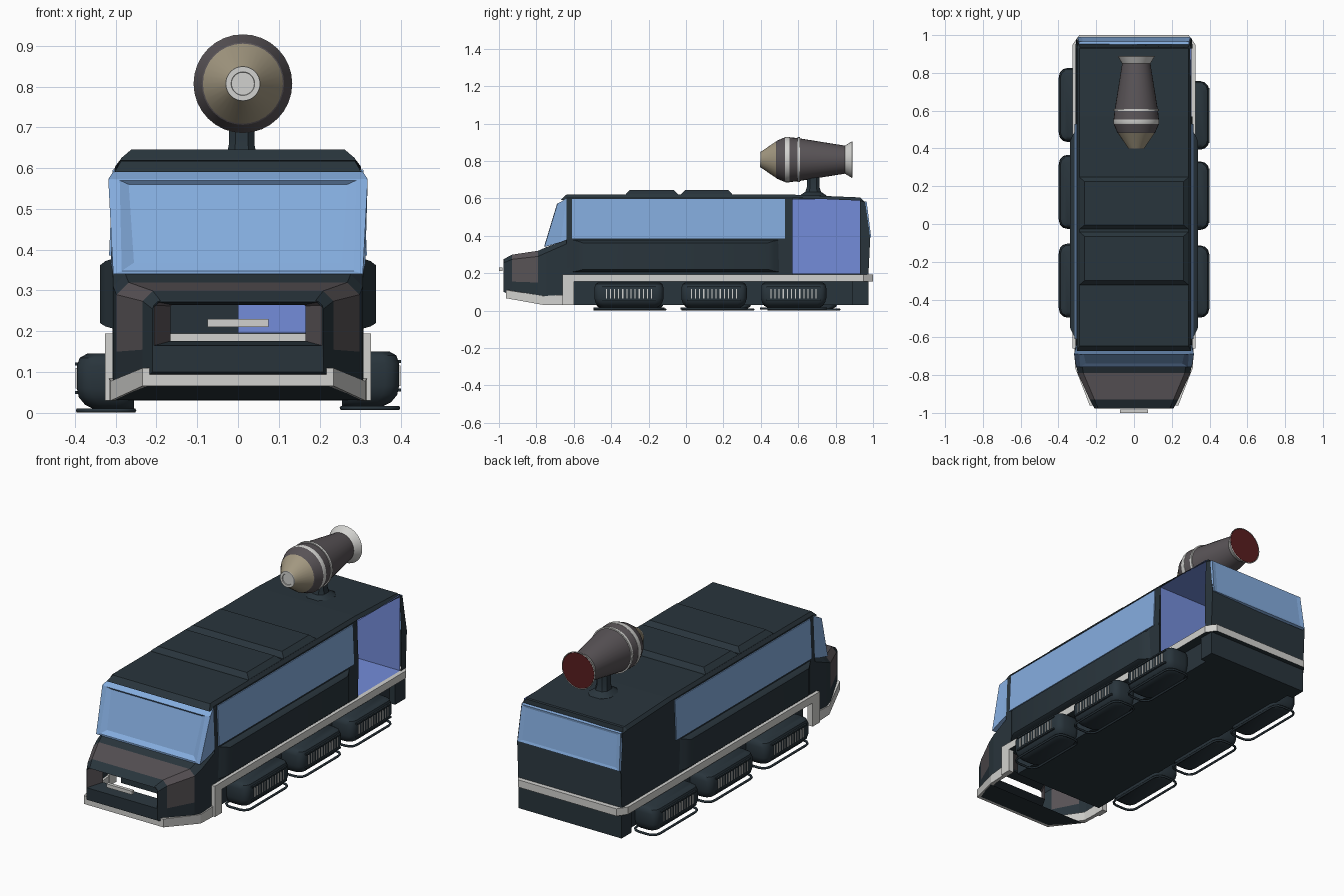
import bpy, bmesh, math
from mathutils import Vector

old = bpy.data.objects.get("Cube")
if old:
    bpy.data.objects.remove(old)


def material(name, r, g, b):
    m = bpy.data.materials.new(name)
    m.use_nodes = True
    m.diffuse_color = (r, g, b, 1)
    m.node_tree.nodes["Principled BSDF"].inputs["Base Color"].default_value = (r, g, b, 1)
    return m


DARK = material("dark slate", .022, .035, .045)
GLASS = material("window blue", .235, .42, .74)
CABIN = material("cabin violet", .175, .265, .70)
GREY = material("warm grey", .10, .088, .095)
TRIM = material("light trim", .64, .64, .62)
TAN = material("tan", .36, .31, .215)
RED = material("dark red", .10, .013, .014)


def finish(name, bm, mats, rule=None, smooth=0):
    """Turn a bmesh into an object; rule(centre, normal) picks the material."""
    bmesh.ops.recalc_face_normals(bm, faces=bm.faces)
    if rule:
        for f in bm.faces:
            f.material_index = rule(f.calc_center_median(), f.normal)
    me = bpy.data.meshes.new(name)
    bm.to_mesh(me)
    bm.free()
    for m in mats:
        me.materials.append(m)
    ob = bpy.data.objects.new(name, me)
    bpy.context.collection.objects.link(ob)
    if smooth:
        bpy.ops.object.select_all(action='DESELECT')
        ob.select_set(True)
        bpy.context.view_layer.objects.active = ob
        bpy.ops.object.shade_smooth_by_angle(angle=math.radians(smooth))
    return ob


def loft(name, rings, mats, closed=True, caps=(True, True), skip=(), rule=None, smooth=0):
    """Skin equal-length rings; skip holds (ring, side) pairs left open."""
    bm = bmesh.new()
    vs = [[bm.verts.new(p) for p in ring] for ring in rings]
    n = len(vs[0])
    for i in range(len(vs) - 1):
        for j in range(n if closed else n - 1):
            if (i, j) not in skip:
                k = (j + 1) % n
                bm.faces.new((vs[i][j], vs[i][k], vs[i + 1][k], vs[i + 1][j]))
    if caps[0]:
        bm.faces.new(vs[0])
    if caps[1]:
        bm.faces.new(vs[-1])
    return finish(name, bm, mats, rule, smooth)


def box(name, x, y, z, mats):
    rect = [(x[0], y[0]), (x[1], y[0]), (x[1], y[1]), (x[0], y[1])]
    return loft(name, [[(a, b, h) for a, b in rect] for h in z], mats)


def rect_y(hx, y0, z0, y1, z1, hx1=None):
    """Cross-body rectangle whose bottom and top edges may lie at other y."""
    t = hx1 or hx
    return [(-hx, y0, z0), (hx, y0, z0), (t, y1, z1), (-t, y1, z1)]


def nose_ring(hx, z0, zm, z1, c, y):
    """Ring with a side break at zm and chamfered top corners."""
    half = [(hx, z0), (hx, zm), (hx, z1 - c), (hx - c, z1)]
    return [(x, y, z) for x, z in half] + [(-x, y, z) for x, z in reversed(half)]


def arch(pts):
    """Mirror half-section points (x, y, z) into an open arch."""
    return pts + [(-x, y, z) for x, y, z in reversed(pts)]


# Main hull: open at the front, with a doorway on the +x side
def hull_section(y, top):
    return arch([(.307, y, .185), (.311, y, .38), (.302, y, top - .017), (.289, y, top)])


tail = arch([(.305, .975, .185), (.305, .985, .39), (.298, .958, .58), (.285, .935, .6)])
loft("hull", [hull_section(-.64, .62), hull_section(.57, .62), hull_section(.93, .605), tail],
     [DARK], closed=False, caps=(False, True), skip=[(1, 0), (1, 1)])

# Door alcove
bm = bmesh.new()
bmesh.ops.create_cube(bm, size=1)
for v in bm.verts:
    v.co = Vector((.152 + v.co.x * .304, .75 + v.co.y * .36, .396 + v.co.z * .4))
bmesh.ops.delete(bm, geom=[f for f in bm.faces if f.calc_center_median().x > .3], context='FACES')
finish("door_alcove", bm, [CABIN])

# Hull floor slab with the light trim edge, and the chassis below
plan = [(.325, -.62), (.325, .95), (.29, 1), (-.29, 1), (-.325, .95), (-.325, -.62)]
loft("trim_slab", [[(x, y, z) for x, y in plan] for z in (.155, .194)], [TRIM, DARK],
     rule=lambda c, n: 1 if n.z < -.5 else 0)
box("chassis", (-.27, .27), (-.6, .95), (.03, .156), [DARK])
box("rear_skirt", (-.303, .303), (.89, .975), (.03, .156), [DARK])

# Nose shell with a recessed open mouth
nose = [nose_ring(.308, .03, .16, .385, .02, -.62), nose_ring(.306, .05, .16, .34, .03, -.745),
        nose_ring(.298, .06, .15, .32, .03, -.79), nose_ring(.234, .08, .155, .299, .025, -.93),
        nose_ring(.21, .1, .15, .275, .02, -.975), nose_ring(.206, .165, .17, .272, .008, -.977),
        nose_ring(.165, .176, .18, .265, .003, -.9)]


def nose_paint(c, n):
    band = -.9 < c.y < -.82 and c.z > .14
    cheek = -.96 < c.y < -.92 and .17 < abs(c.x) < .2 and abs(n.x) > .6
    return 1 if band or cheek else 0


# side 7 is the underside, left open towards the hull
loft("nose", nose, [DARK, GREY], caps=(False, False), skip=[(0, 7), (1, 7), (2, 7), (0, 3)],
     rule=nose_paint)
box("mouth_bar", (-.075, .075), (-1, -.982), (.211, .23), [TRIM])

# Bumper strip, its under plate and the posts joining it to the trim
path = [(.318, -.62, .03, .087), (.312, -.76, .03, .078), (.234, -.962, .066, .11)]
path += [(-x, y, a, b) for x, y, a, b in reversed(path)]
loft("bumper", [[(x, y, a), (x, y, b), (x * .94, y + .02, b), (x * .94, y + .02, a)]
                for x, y, a, b in path], [TRIM])
loft("nose_under_plate", [[(-.227, -.95, .067), (.227, -.95, .067)],
                          [(-.303, -.77, .031), (.303, -.77, .031)]],
     [DARK], closed=False, caps=(False, False))
for s in (-1, 1):
    box("trim_post", sorted((s * .295, s * .326)), (-.66, -.6), (.03, .194), [TRIM])

# Wrap-around windscreen with a shallow recessed pane
loft("windscreen", [rect_y(.309, -.62, .385, -.62, .597, .302),
                    rect_y(.312, -.67, .365, -.64, .597, .302),
                    rect_y(.306, -.757, .34, -.687, .573, .318),
                    rect_y(.285, -.757, .348, -.69, .57, .29),
                    rect_y(.255, -.738, .368, -.682, .56, .268)],
     [GLASS], caps=(False, True))
loft("windscreen_brow", [rect_y(.304, -.62, .59, -.62, .62, .289),
                         rect_y(.302, -.672, .59, -.645, .617, .287)], [DARK])

# Rear window
loft("rear_window", [rect_y(.3, .975, .388, .95, .585, .292),
                     rect_y(.3, .99, .392, .966, .582, .292),
                     rect_y(.275, .985, .405, .964, .57, .27)], [GLASS])

# Side windows and the swollen panels beneath them
for s in (-1, 1):
    loft("side_window", [[(s * (x + d), y, z) for x, z, y in
                          ((.311, .386, -.61), (.311, .386, .53), (.302, .596, .53), (.302, .596, -.61))]
                         for d in (-.003, .005)], [GLASS])
    rings = []
    for x, y0, y1, z0, z1 in ((.3, -.62, .51, .205, .38), (.325, -.58, .47, .212, .372),
                              (.338, -.55, .44, .22, .362)):
        rings.append([(s * x, y0, z0), (s * x, y1, z0), (s * x, y1, z1), (s * x, y0, z1)])
    loft("side_bulge", rings, [DARK], smooth=50)

# Roof hatches
for y0, y1 in ((-.325, -.04), (-.03, .25)):
    loft("roof_hatch", [[(-a, y0 + d, z), (a, y0 + d, z), (a, y1 - d, z), (-a, y1 - d, z)]
                        for a, d, z in ((.29, 0, .615), (.287, .004, .624), (.262, .025, .645))], [DARK])


# Hover pods: rounded shell, slatted grille and a thin skid loop close beneath
def rounded(x0, x1, hy, z, r, s, cy):
    pts = []
    for k, (cx, c) in enumerate(((x1 - r, hy - r), (x0 + r, hy - r), (x0 + r, r - hy), (x1 - r, r - hy))):
        for a in range(4):
            t = math.pi / 2 * (k + a / 3)
            pts.append((s * (cx + r * math.cos(t)), cy + c + r * math.sin(t), z))
    return pts


def pod(s, cy, hy, lift):
    levels = ((.355, -.035, .01), (.375, -.018, .02), (.39, -.006, .038), (.395, 0, .06),
              (.395, 0, .115), (.388, -.006, .135), (.37, -.02, .145))
    loft("hover_pod", [rounded(.255, x, hy + d, z + lift, .035, s, cy) for x, d, z in levels],
         [DARK], smooth=40)
    for i in range(12):
        y = cy + (i - 5.5) * .022
        box("grille_slat", sorted((s * .39, s * .398)), (y - .003, y + .003),
            (.06 + lift, .11 + lift), [TRIM])
    for z in (.05, .12):
        box("grille_frame", sorted((s * .385, s * .4)), (cy - .145, cy + .145),
            (z - .004 + lift, z + .004 + lift), [DARK])
    cu = bpy.data.curves.new("skid_loop", 'CURVE')
    cu.dimensions = '3D'
    cu.bevel_depth = .006
    cu.bevel_resolution = 1
    sp = cu.splines.new('POLY')
    pts = rounded(.255, .392, hy, .006 + lift, .04, s, cy)
    sp.points.add(len(pts) - 1)
    for p, q in zip(sp.points, pts):
        p.co = (*q, 1)
    sp.use_cyclic_u = True
    cu.materials.append(DARK)
    bpy.context.collection.objects.link(bpy.data.objects.new("skid_loop", cu))


for s, lift, row in ((1, .006, ((-.305, .185), (.15, .175), (.575, .175))),
                     (-1, 0, ((-.3, .19), (.17, .19), (.63, .19)))):
    for cy, hy in row:
        pod(s, cy, hy, lift)


# Roof cannon: turned parts along y, on a flared pedestal
def turned(name, profile, mat, caps=(False, False)):
    ring = [2 * math.pi * i / 32 for i in range(32)]
    loft(name, [[(.012 + r * math.cos(t), y, .807 + r * math.sin(t)) for t in ring]
                for y, r in profile], [mat], caps=caps, smooth=30)


turned("cannon_tip", [(.405, .043), (.396, .042), (.396, .029), (.4, .028)], TRIM, (False, True))
turned("cannon_cone", [(.4, .042), (.482, .098)], TAN)
turned("cannon_collar", [(.482, .097), (.485, .101), (.53, .12)], GREY)
turned("cannon_band", [(.53, .12), (.532, .121), (.553, .121), (.555, .118)], TRIM)
turned("cannon_barrel", [(.553, .12), (.6, .115), (.855, .074)], GREY)
turned("cannon_ring", [(.597, .11), (.597, .12), (.61, .12), (.61, .11)], TRIM)
turned("cannon_flare", [(.85, .075), (.858, .08), (.888, .098), (.89, .095)], TRIM)
turned("cannon_end", [(.888, .093), (.889, .093)], RED, (True, True))
loft("cannon_pedestal", [[(.009 + x * sx, .68 + y * sy, z) for sx, sy in
                          ((1, .5), (.5, 1), (-.5, 1), (-1, .5), (-1, -.5), (-.5, -1), (.5, -1), (1, -.5))]
                         for x, y, z in ((.07, .08, .6), (.065, .072, .615), (.036, .042, .635),
                                         (.031, .034, .66), (.031, .034, .74))], [DARK], smooth=30)
